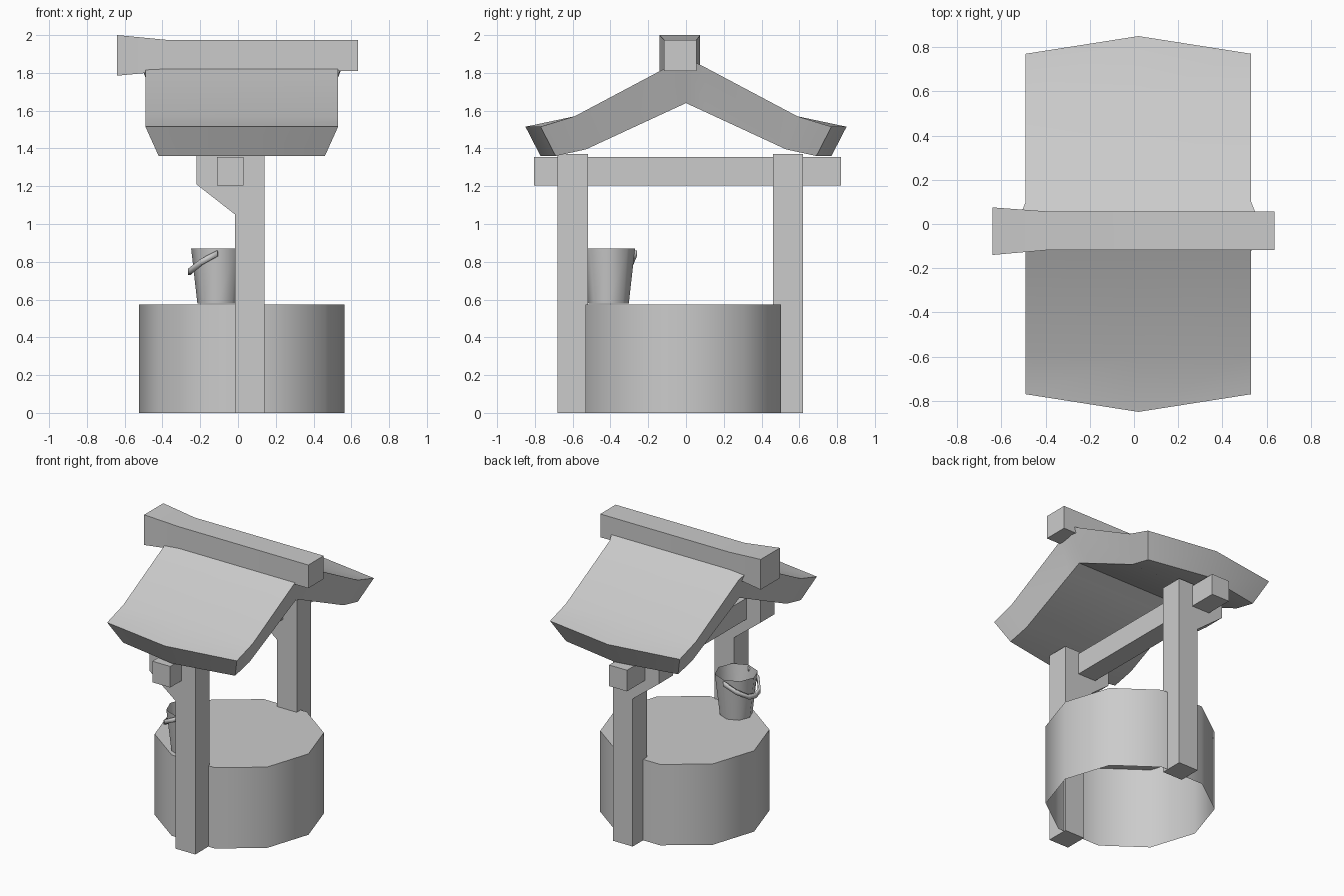
import bpy, bmesh, math

cube = bpy.data.objects.get("Cube")
if cube:
    bpy.data.objects.remove(cube, do_unlink=True)

grey = bpy.data.materials.new("plain_grey")
grey.use_nodes = True
grey.diffuse_color = (0.6, 0.6, 0.6, 1)
grey.node_tree.nodes["Principled BSDF"].inputs["Base Color"].default_value = (0.6, 0.6, 0.6, 1)


def loft(name, sections, caps=None, start=True, end=True, closed=True, smooth=40):
    """Bridge equal-length point loops and cap the ends."""
    bm = bmesh.new()
    rows = [[bm.verts.new(p) for p in s] for s in sections]
    n = len(rows[0])
    for a, b in zip(rows, rows[1:]):
        for i in range(n if closed else n - 1):
            j = (i + 1) % n
            bm.faces.new((a[i], a[j], b[j], b[i]))
    caps = caps or [tuple(range(n))]
    for use, row in ((start, rows[0]), (end, rows[-1])):
        if use:
            for cap in caps:
                bm.faces.new([row[i] for i in cap])
    bmesh.ops.recalc_face_normals(bm, faces=bm.faces)
    mesh = bpy.data.meshes.new(name)
    bm.to_mesh(mesh)
    bm.free()
    ob = bpy.data.objects.new(name, mesh)
    bpy.context.collection.objects.link(ob)
    mesh.materials.append(grey)
    bpy.ops.object.select_all(action='DESELECT')
    ob.select_set(True)
    bpy.context.view_layer.objects.active = ob
    bpy.ops.object.shade_smooth_by_angle(angle=math.radians(smooth))
    return ob


def ring(cx, cy, z, r, n):
    steps = [2 * math.pi * i / n for i in range(n)]
    return [(cx + r * math.cos(a), cy + r * math.sin(a), z) for a in steps]


def rect_x(x, y0, y1, z0, z1):
    return [(x, y0, z0), (x, y1, z0), (x, y1, z1), (x, y0, z1)]


# Well body: open underneath, covered on top
loft("well_wall", [ring(0.02, -0.015, z, 0.545, 10) for z in (0, 0.575)], start=False)

# Posts with a bracket on one side
post = [(0.14, 0), (0.14, 1.37), (-0.22, 1.37), (-0.22, 1.21), (-0.015, 1.05), (-0.015, 0)]
for name, y0, y1 in (("front_post", -0.68, -0.52), ("back_post", 0.46, 0.62)):
    loft(name, [[(x, y, z) for x, z in post] for y in (y0, y1)])

# Cross beam
loft("cross_beam", [rect_x(x, -0.805, 0.82, 1.205, 1.355) for x in (-0.11, 0.03)])

# Roof: y, top z, top half width, under y, under z, under half width, bow of the middle
half = [
    (0, 1.88, 0.55, 0, 1.64, 0.44, 0),
    (0.1, 1.83, 0.51, 0.1, 1.594, 0.44, 0),
    (0.59, 1.57, 0.51, 0.53, 1.395, 0.44, 0),
    (0.77, 1.515, 0.51, 0.69, 1.36, 0.44, 0.08),
]


def roof_section(side, row):
    y, z, w, uy, uz, uw, bow = row
    mid = 0.02
    top = [(mid - w, side * y, z), (mid, side * (y + bow), z), (mid + w, side * y, z)]
    under = [(mid + uw, side * uy, uz), (mid, side * (uy + bow), uz), (mid - uw, side * uy, uz)]
    return top + under


roof = [roof_section(-1, r) for r in reversed(half)] + [roof_section(1, r) for r in half[1:]]
loft("roof", roof, caps=[(0, 1, 4, 5), (1, 2, 3, 4)])

# Ridge beam, flared at one end
loft("ridge_beam", [
    rect_x(-0.64, -0.14, 0.075, 1.785, 2.0),
    rect_x(-0.38, -0.117, 0.056, 1.81, 1.975),
    rect_x(0.635, -0.117, 0.056, 1.81, 1.975),
])

# Bucket: open on top
bx, by = -0.108, -0.41
loft("bucket", [ring(bx, by, 0.578, 0.107, 8), ring(bx, by, 0.87, 0.14, 8)], end=False, smooth=50)

# Bucket handle: a flat band hanging down on one side
quarter = [(0.0, 0.142, 0.845), (-0.085, 0.125, 0.80), (-0.14, 0.06, 0.755)]
path = quarter + [(-0.15, 0, 0.745)] + [(x, -y, z) for x, y, z in reversed(quarter)]
band = [[(bx + x, by + y, z + dz) for x, y, z in path] for dz in (-0.016, 0.016)]
handle = loft("bucket_handle", band, start=False, end=False, closed=False)
solid = handle.modifiers.new("thickness", 'SOLIDIFY')
solid.thickness = 0.016
solid.offset = 0
